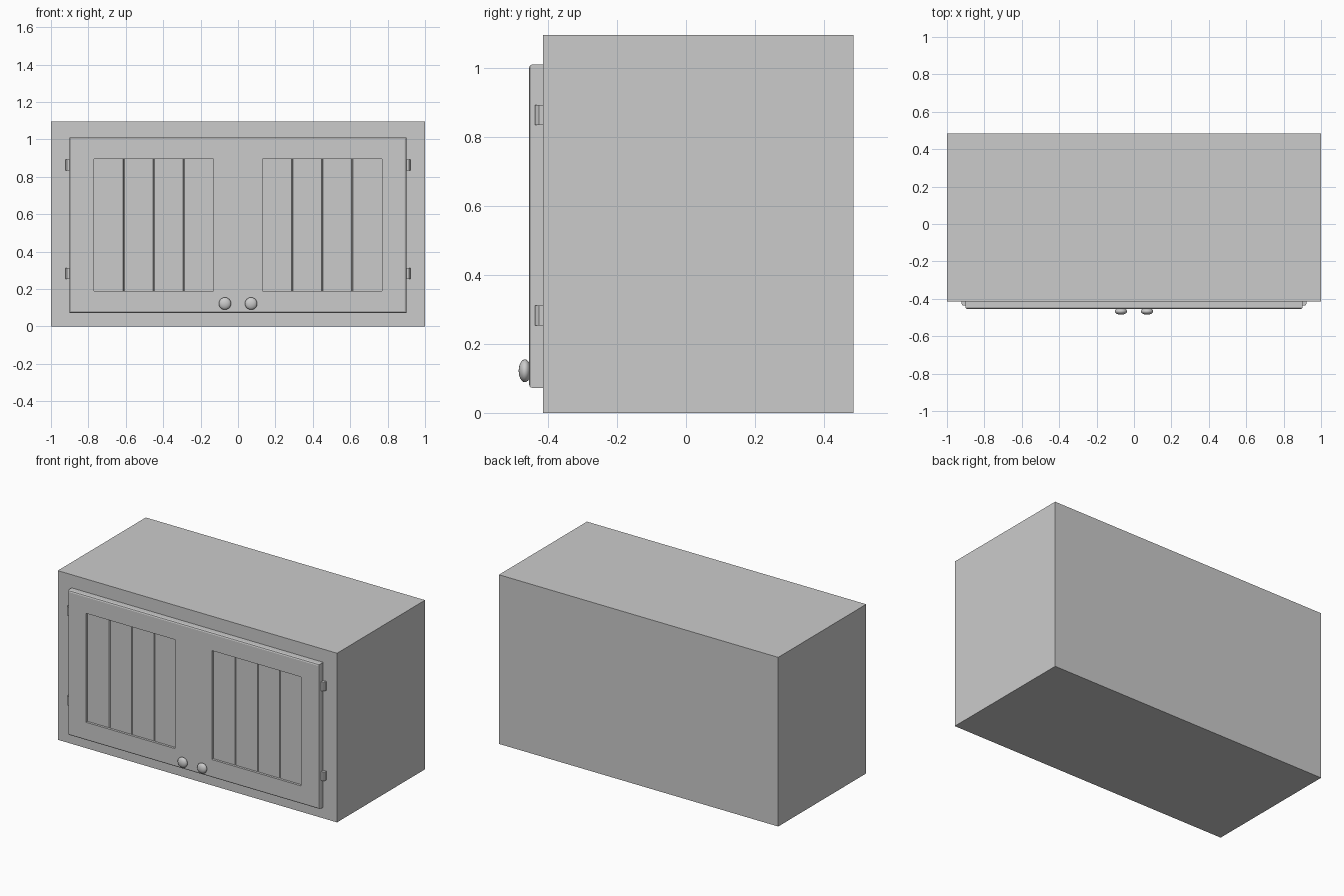
import bpy, bmesh, math
from mathutils import Vector

if "Cube" in bpy.data.objects:
    bpy.data.objects.remove(bpy.data.objects["Cube"])

BODY_FRONT, BACK = -0.415, 0.485
DOOR_FRONT, PANEL_FRONT = -0.455, -0.44


def make_object(name, bm):
    bmesh.ops.recalc_face_normals(bm, faces=bm.faces)
    mesh = bpy.data.meshes.new(name)
    bm.to_mesh(mesh)
    bm.free()
    obj = bpy.data.objects.new(name, mesh)
    bpy.context.collection.objects.link(obj)
    return obj


def box(name, x0, x1, y0, y1, z0, z1):
    bm = bmesh.new()
    bmesh.ops.create_cube(bm, size=1)
    for v in bm.verts:
        v.co = ((x0 + x1) / 2 + v.co.x * (x1 - x0),
                (y0 + y1) / 2 + v.co.y * (y1 - y0),
                (z0 + z1) / 2 + v.co.z * (z1 - z0))
    return make_object(name, bm)


def extrude(bm, faces, offset):
    res = bmesh.ops.extrude_face_region(bm, geom=faces, use_keep_orig=True)
    verts = [g for g in res["geom"] if isinstance(g, bmesh.types.BMVert)]
    bmesh.ops.translate(bm, verts=verts, vec=Vector(offset))


# Cabinet box
box("cabinet_body", -1, 1, BODY_FRONT, BACK, 0, 1.095)

# Door frame: a grid of cells with two openings, extruded and edge-rounded
xs = [-0.901, -0.77, -0.131, 0.131, 0.77, 0.901]
zs = [0.072, 0.19, 0.895, 1.01]
bm = bmesh.new()
grid = [[bm.verts.new((x, BODY_FRONT, z)) for z in zs] for x in xs]
cells = []
for i in range(5):
    for j in range(3):
        if j == 1 and i in (1, 3):
            continue
        cells.append(bm.faces.new((grid[i][j], grid[i + 1][j],
                                   grid[i + 1][j + 1], grid[i][j + 1])))
extrude(bm, cells, (0, DOOR_FRONT - BODY_FRONT, 0))


def on_outer_rim(e):
    a, b = (v.co for v in e.verts)
    if abs(a.y - DOOR_FRONT) > 1e-5 or abs(b.y - DOOR_FRONT) > 1e-5:
        return False
    return (any(abs(a.x - x) + abs(b.x - x) < 1e-4 for x in (xs[0], xs[-1])) or
            any(abs(a.z - z) + abs(b.z - z) < 1e-4 for z in (zs[0], zs[-1])))


bmesh.ops.bevel(bm, geom=[e for e in bm.edges if on_outer_rim(e)], offset=0.01,
                offset_type='OFFSET', segments=2, profile=0.5, affect='EDGES')
make_object("door_frame", bm)

# Recessed plank panels with V grooves
for name, left in (("left_panel", -0.77), ("right_panel", 0.131)):
    width, groove = 0.639, 0.004
    profile = [(left, PANEL_FRONT)]
    for k in (1, 2, 3):
        x = left + width * k / 4
        profile += [(x - groove, PANEL_FRONT), (x, PANEL_FRONT + 0.006),
                    (x + groove, PANEL_FRONT)]
    profile += [(left + width, PANEL_FRONT), (left + width, BODY_FRONT),
                (left, BODY_FRONT)]
    bm = bmesh.new()
    face = bm.faces.new([bm.verts.new((x, y, zs[1])) for x, y in profile])
    extrude(bm, [face], (0, 0, zs[2] - zs[1]))
    make_object(name, bm)

# Hinges and knobs, mirrored left and right
for side, s in (("left", -1), ("right", 1)):
    for level, z in (("lower", 0.282), ("upper", 0.863)):
        profile = [(0.895, BODY_FRONT), (0.923, BODY_FRONT), (0.923, -0.426),
                   (0.914, -0.437), (0.895, -0.437)]
        bm = bmesh.new()
        face = bm.faces.new([bm.verts.new((s * x, y, z - 0.029)) for x, y in profile])
        extrude(bm, [face], (0, 0, 0.058))
        make_object(f"{side}_{level}_hinge", bm)

    bpy.ops.mesh.primitive_uv_sphere_add(segments=24, ring_count=12, radius=1,
                                         location=(s * 0.07, -0.467, 0.122),
                                         rotation=(math.pi / 2, 0, 0))
    knob = bpy.context.object
    knob.name = f"{side}_knob"
    knob.scale = (0.033, 0.033, 0.018)
    bpy.ops.object.transform_apply(location=False, rotation=True, scale=True)
    bpy.ops.object.shade_smooth()
